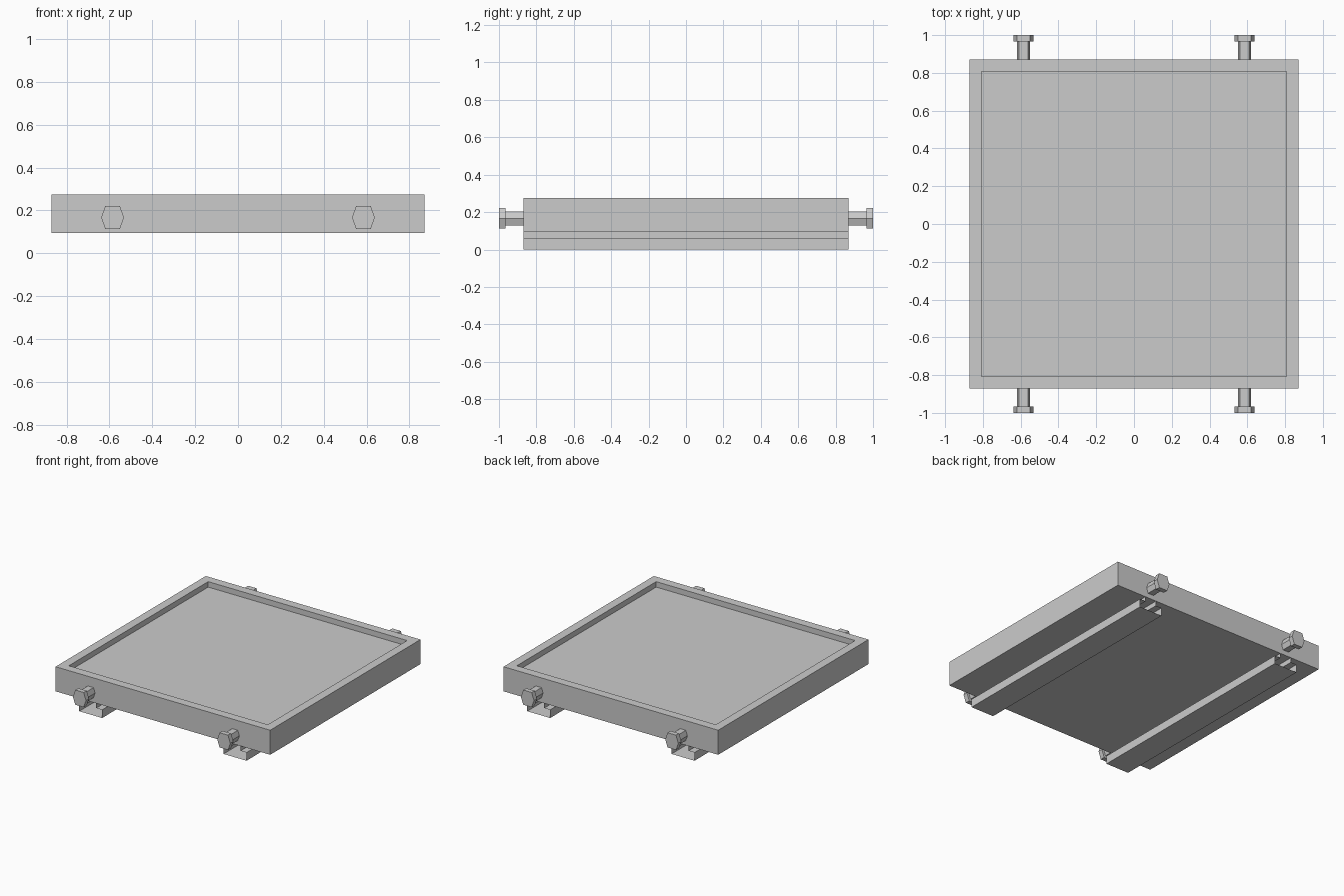
import bpy, bmesh

if "Cube" in bpy.data.objects:
    bpy.data.objects.remove(bpy.data.objects["Cube"])

H = 0.87        # half size of the tray
RAIL_X = 0.585  # offset of rails and bolts from the centre


def finish(bm, name):
    bmesh.ops.recalc_face_normals(bm, faces=bm.faces)
    me = bpy.data.meshes.new(name)
    bm.to_mesh(me)
    bm.free()
    ob = bpy.data.objects.new(name, me)
    bpy.context.collection.objects.link(ob)
    return ob


def extrude_y(bm, profile, cx, cz, y0, y1, caps=True):
    """Sweep an x/z profile along y."""
    a = [bm.verts.new((cx + x, y0, cz + z)) for x, z in profile]
    b = [bm.verts.new((cx + x, y1, cz + z)) for x, z in profile]
    n = len(profile)
    for i in range(n):
        j = (i + 1) % n
        bm.faces.new((a[i], a[j], b[j], b[i]))
    if caps:
        bm.faces.new(a)
        bm.faces.new(b[::-1])


# Square tray with a shallow recess on top
bm = bmesh.new()
bmesh.ops.create_cube(bm, size=1)
for v in bm.verts:
    v.co = (v.co.x * 2 * H, v.co.y * 2 * H, 0.185 + v.co.z * 0.18)
bm.normal_update()
top = max(bm.faces, key=lambda f: f.calc_center_median().z)
bmesh.ops.inset_region(bm, faces=[top], thickness=0.09)
floor = bmesh.ops.extrude_discrete_faces(bm, faces=[top])["faces"][0]
bmesh.ops.translate(bm, verts=floor.verts, vec=(0, 0, -0.04))
finish(bm, "tray")

# Open-ended rails underneath, inverted T section
W, N = 0.093, 0.045
tee = [(-W, 0), (W, 0), (W, 0.06), (N, 0.06),
       (N, 0.095), (-N, 0.095), (-N, 0.06), (-W, 0.06)]
for side, sx in (("left", -1), ("right", 1)):
    bm = bmesh.new()
    extrude_y(bm, tee, sx * RAIL_X, 0, -H, H, caps=False)
    finish(bm, side + "_rail")

# Six-sided bolts at the front and back
hexa = [(-0.053, 0), (-0.034, -0.054), (0.034, -0.054),
        (0.053, 0), (0.034, 0.054), (-0.034, 0.054)]
shaft = [(x * 0.67, z * 0.69) for x, z in hexa]
for end, sy in (("front", -1), ("back", 1)):
    for side, sx in (("left", -1), ("right", 1)):
        bm = bmesh.new()
        extrude_y(bm, shaft, sx * RAIL_X, 0.167, sy * H, sy * 0.965)
        extrude_y(bm, hexa, sx * RAIL_X, 0.167, sy * 0.965, sy * 1.0)
        finish(bm, f"{end}_{side}_bolt")
